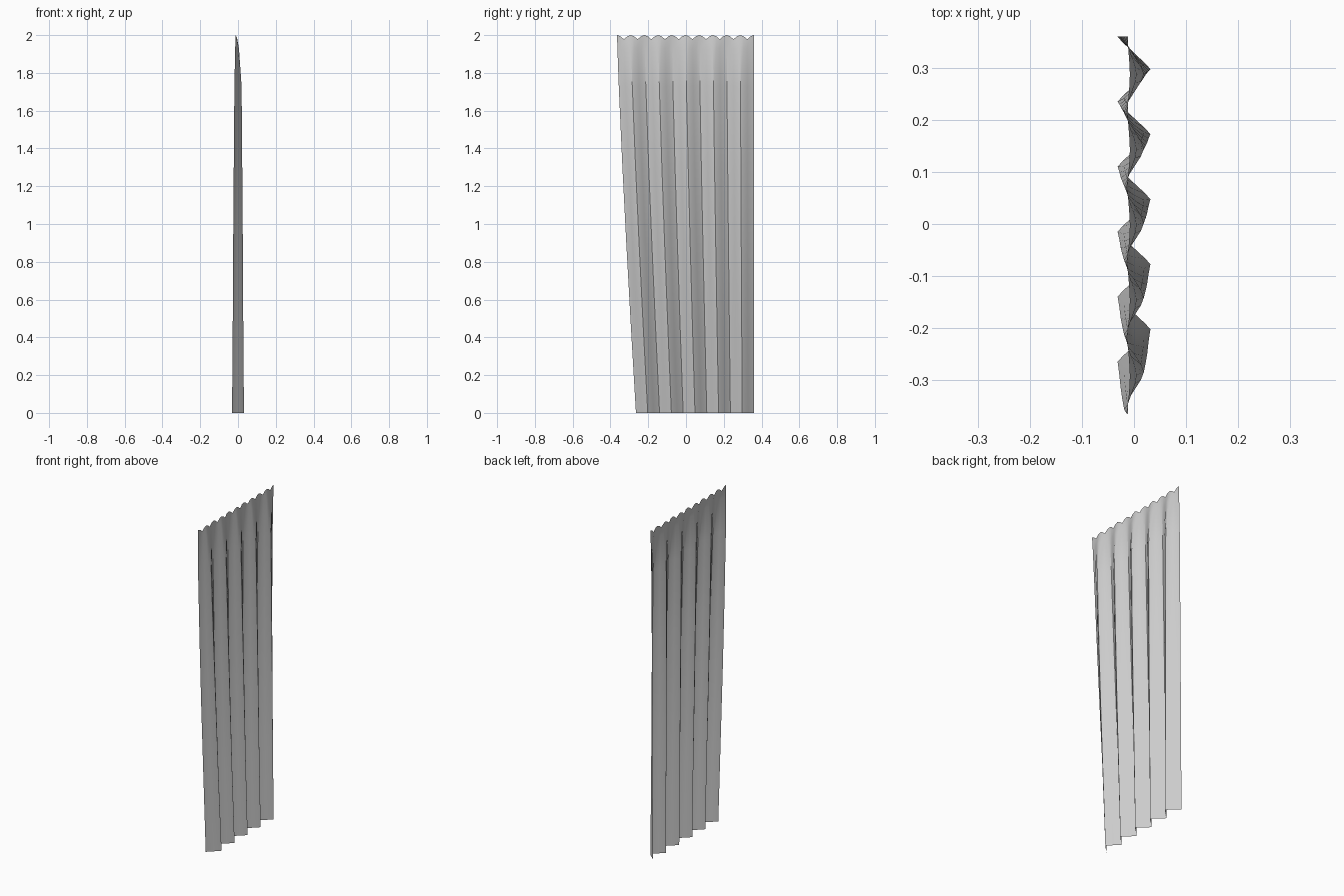
import bpy
from math import pi, sin, cos

if "Cube" in bpy.data.objects:
    bpy.data.objects.remove(bpy.data.objects["Cube"])

FOLDS, STEPS = 5, 8          # pleats across the cloth, segments per pleat
# rows of the cloth: height, pleat depth, x offset
ROWS = [(0.0, 0.0315, 0.0), (0.45, 0.028, 0.0), (0.9, 0.0255, 0.0),
        (1.3, 0.0225, 0.0), (1.73, 0.019, 0.0), (1.93, 0.010, -0.005),
        (2.0, 0.002, -0.010)]
N = FOLDS * STEPS

verts, faces = [], []
for z, depth, off in ROWS:
    left = -0.365 + 0.10 * (1 - z / 2) ** 1.2     # gathered edge narrows downwards
    right = 0.36
    for i in range(N + 1):
        t = i / N
        phase = 2 * pi * FOLDS * t
        # pleats with steep sides
        y = left + (right - left) * t - 0.16 * depth * sin(2 * phase)
        x = off - depth * cos(phase)
        # scalloped top hem
        sag = 0.022 * (1 - abs(cos(phase))) if z == 2.0 else 0
        verts.append((x, y, z - sag))

for r in range(len(ROWS) - 1):
    for i in range(N):
        a = r * (N + 1) + i
        faces.append((a, a + 1, a + N + 2, a + N + 1))

# curtain cloth
mesh = bpy.data.meshes.new("curtain")
mesh.from_pydata(verts, [], faces)
mesh.update()
curtain = bpy.data.objects.new("curtain", mesh)
bpy.context.collection.objects.link(curtain)
bpy.context.view_layer.objects.active = curtain
curtain.select_set(True)
bpy.ops.object.shade_smooth_by_angle(angle=pi / 6)
